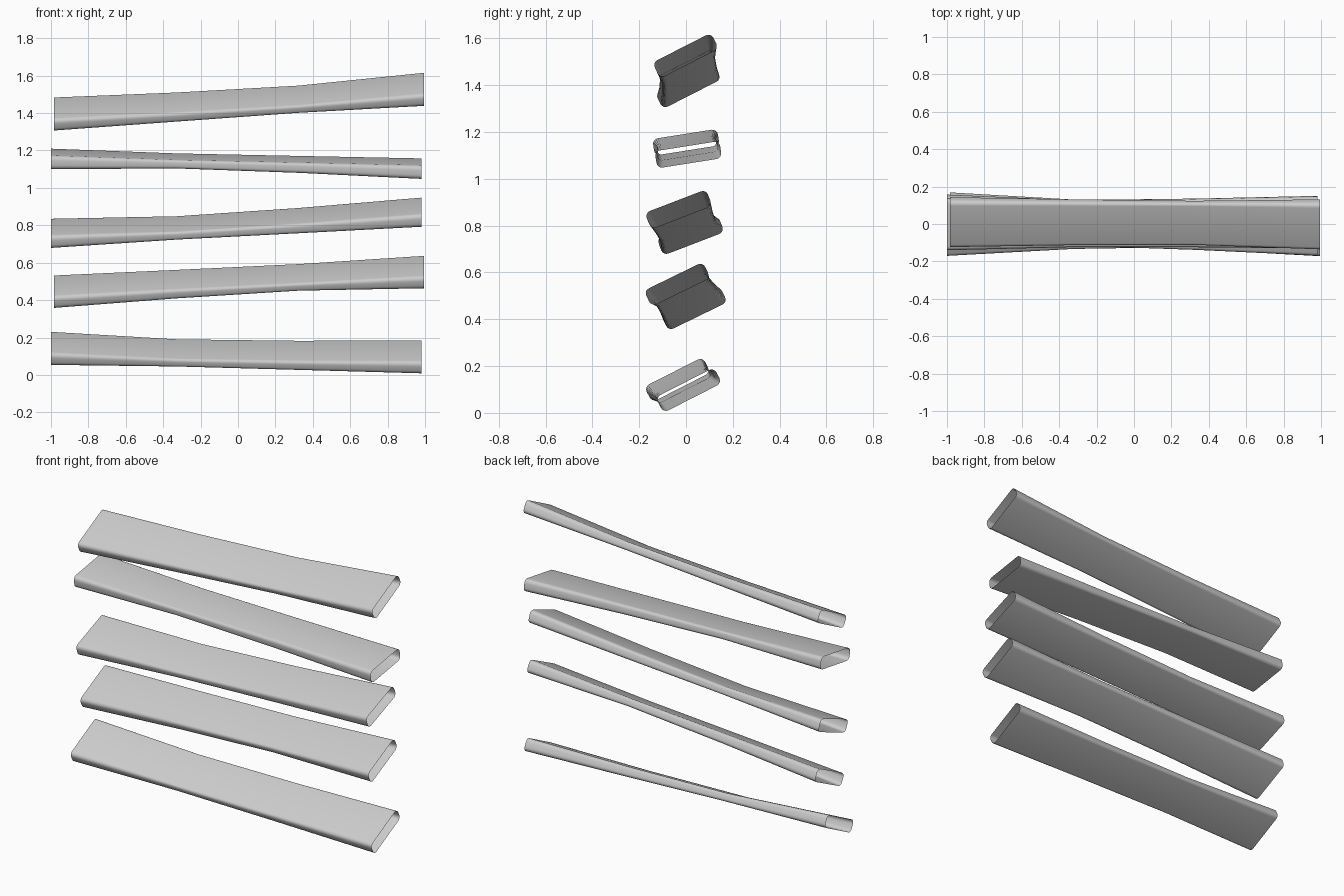
import bpy
import bmesh
from math import sin, cos, pi, radians
from mathutils import Vector

cube = bpy.data.objects.get("Cube")
if cube:
    bpy.data.objects.remove(cube, do_unlink=True)

# Single plain grey for every slat
grey = bpy.data.materials.new("plain_grey")
grey.use_nodes = True
colour = (0.6, 0.6, 0.6, 1)
grey.diffuse_color = colour
grey.node_tree.nodes["Principled BSDF"].inputs["Base Color"].default_value = colour

# Stations along a slat: position, width, thickness, share of the bow
STATIONS = [(0, 0.28, 0.074, 0), (0.34, 0.252, 0.046, 1),
            (0.67, 0.26, 0.056, 0.8), (1, 0.28, 0.074, 0)]


def rounded_outline(width, thick, steps=4):
    """Rounded rectangle, counter-clockwise, as (across, up) pairs."""
    r = thick * 0.32
    points = []
    for q, (sx, sz) in enumerate([(1, 1), (-1, 1), (-1, -1), (1, -1)]):
        for i in range(steps + 1):
            a = (q + i / steps) * pi / 2
            points.append((sx * (width / 2 - r) + r * cos(a),
                           sz * (thick / 2 - r) + r * sin(a)))
    return points


def slat(name, start, end, tilt, bow, flipped):
    """Open-ended flat tube, waisted between its two flared mouths."""
    start, end = Vector(start), Vector(end)
    t = radians(tilt)
    across = Vector((0, cos(t), sin(t)))
    up = Vector((0, -sin(t), cos(t)))
    bm = bmesh.new()
    rings = []
    for pos, width, thick, share in STATIONS:
        f = 1 - pos if flipped else pos
        centre = start.lerp(end, f) + up * bow * share
        rings.append([bm.verts.new(centre + across * u + up * v)
                      for u, v in rounded_outline(width, thick)])
    for a, b in zip(rings, rings[1:]):
        n = len(a)
        for i in range(n):
            j = (i + 1) % n
            bm.faces.new((a[i], a[j], b[j], b[i]))
    bmesh.ops.recalc_face_normals(bm, faces=bm.faces)
    # Normals must point away from the tube axis
    bm.faces.ensure_lookup_table()
    face = bm.faces[0]
    middle = sum((v.co for v in rings[0]), Vector()) / len(rings[0])
    if face.normal.dot(face.calc_center_median() - middle) < 0:
        bmesh.ops.reverse_faces(bm, faces=bm.faces)
    for f in bm.faces:
        f.smooth = True
    mesh = bpy.data.meshes.new(name)
    bm.to_mesh(mesh)
    bm.free()
    mesh.materials.append(grey)
    obj = bpy.data.objects.new(name, mesh)
    bpy.context.collection.objects.link(obj)


# Stack of five slats: start centre, end centre, tilt, bow, flipped
slat("slat_bottom", (-1, -0.037, 0.142), (0.98, 0.012, 0.097), 27, -0.01, False)
slat("slat_second", (-0.985, 0.035, 0.445), (0.995, -0.038, 0.55), 26, 0.008, True)
slat("slat_middle", (-1, 0.02, 0.757), (0.98, -0.032, 0.87), 21, -0.01, False)
slat("slat_fourth", (-1, 0, 1.155), (0.98, 0.01, 1.103), 9, 0.007, False)
slat("slat_top", (-0.985, 0.01, 1.395), (0.995, -0.002, 1.527), 27, -0.009, True)
